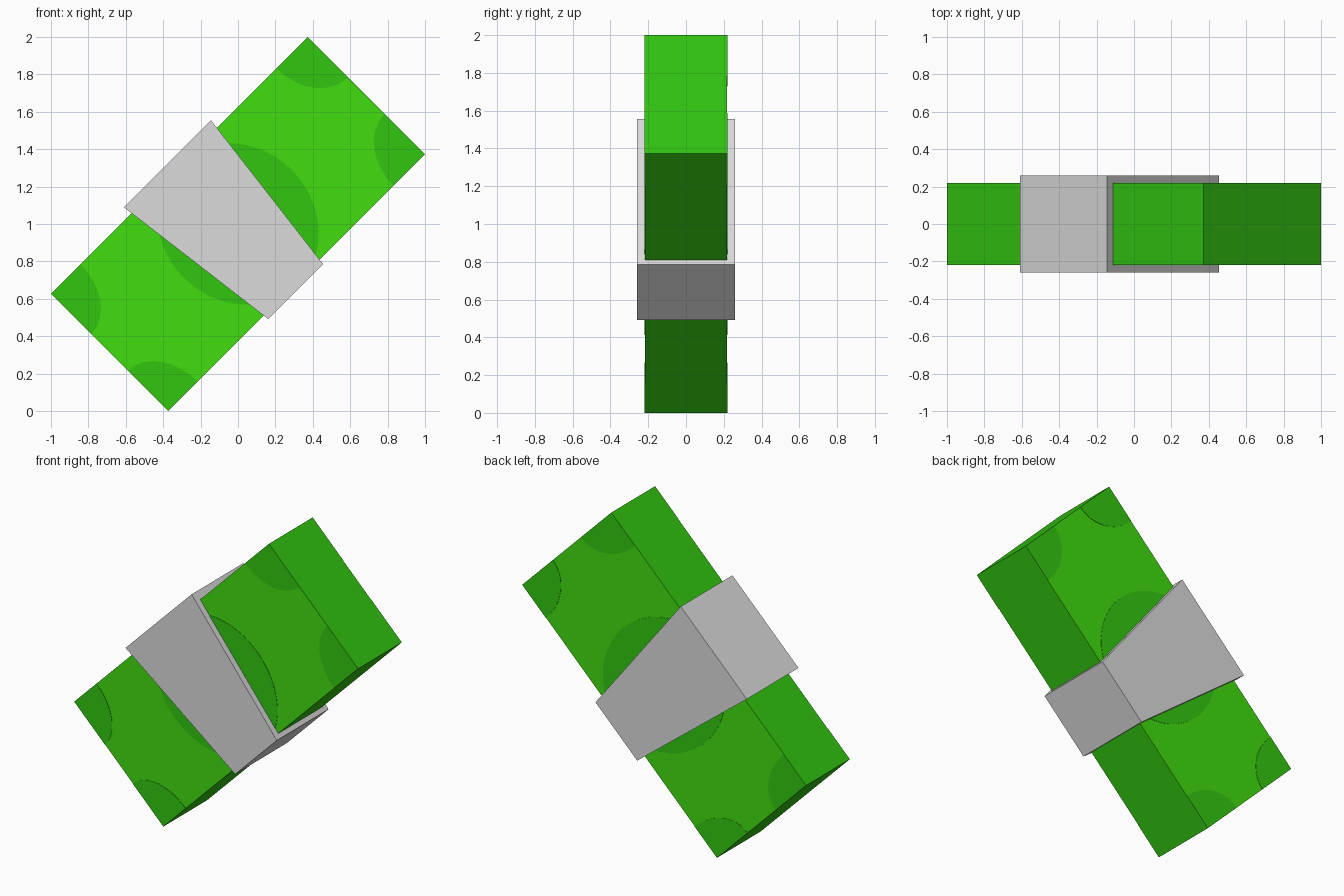
import bpy, bmesh, math

if "Cube" in bpy.data.objects:
    bpy.data.objects.remove(bpy.data.objects["Cube"])

S = math.sqrt(0.5)
L, W, T = 0.97, 0.444, 0.218   # half length, half width, half thickness


def material(name, rgb):
    m = bpy.data.materials.new(name)
    m.diffuse_color = (*rgb, 1)
    m.use_nodes = True
    m.node_tree.nodes["Principled BSDF"].inputs["Base Color"].default_value = m.diffuse_color
    return m


light = material("light green", (0.053, 0.723, 0.005))
dark = material("dark green", (0.032, 0.565, 0.005))
grey = material("pale grey", (0.71, 0.71, 0.71))


def prism(name, outline, y0, y1, side, face=None):
    """Extrude a (length, width) outline in y, tilted 45 degrees."""
    bm = bmesh.new()
    rings = [[bm.verts.new(((u - v) * S, y, 1 + (u + v) * S)) for u, v in outline]
             for y in (y0, y1)]
    bm.faces.new(rings[0])
    bm.faces.new(rings[1][::-1])
    n = len(outline)
    for i in range(n):
        j = (i + 1) % n
        bm.faces.new((rings[0][i], rings[1][i], rings[1][j], rings[0][j]))
    bmesh.ops.recalc_face_normals(bm, faces=bm.faces)
    for f in bm.faces:
        f.material_index = int(face is not None and abs(f.normal.y) > 0.9)
    me = bpy.data.meshes.new(name)
    bm.to_mesh(me)
    bm.free()
    me.materials.append(side)
    if face:
        me.materials.append(face)
    ob = bpy.data.objects.new(name, me)
    bpy.context.collection.objects.link(ob)
    return ob


# Stack of notes: light front and back, dark edges
prism("note_stack", [(-L, -W), (L, -W), (L, W), (-L, W)], -T, T, dark, light)

# Paper band, narrower on the lower edge
prism("paper_band", [(-0.368, 0.495), (-0.245, -0.474), (0.17, -0.474), (0.29, 0.495)],
      -0.26, 0.26, grey)

# Printed patches on both faces: centre oval and four rounded corners
oval = [(0.408 * math.cos(a), max(-W, min(W, 0.455 * math.sin(a))))
        for a in (math.tau * i / 48 for i in range(48))]
for side, s in (("front", -1), ("back", 1)):
    y0, y1 = s * (T - 0.002), s * (T + 0.002)
    prism(f"{side}_oval", oval, y0, y1, dark)
    for su in (-1, 1):
        ru = 0.237 if su > 0 else 0.222
        for sv in (-1, 1):
            arc = [(su * (L - ru * math.cos(a)), sv * (W - 0.305 * math.sin(a)))
                   for a in (math.pi / 2 * i / 12 for i in range(13))]
            prism(f"{side}_corner_{su}_{sv}", [(su * L, sv * W)] + arc, y0, y1, dark)

# Thin printed edge joining the upper corners on the front
prism("front_edge_strip", [(L - 0.008, 0.15), (L, 0.15), (L, -0.15), (L - 0.002, -0.15)],
      -T + 0.002, -T - 0.002, dark)
